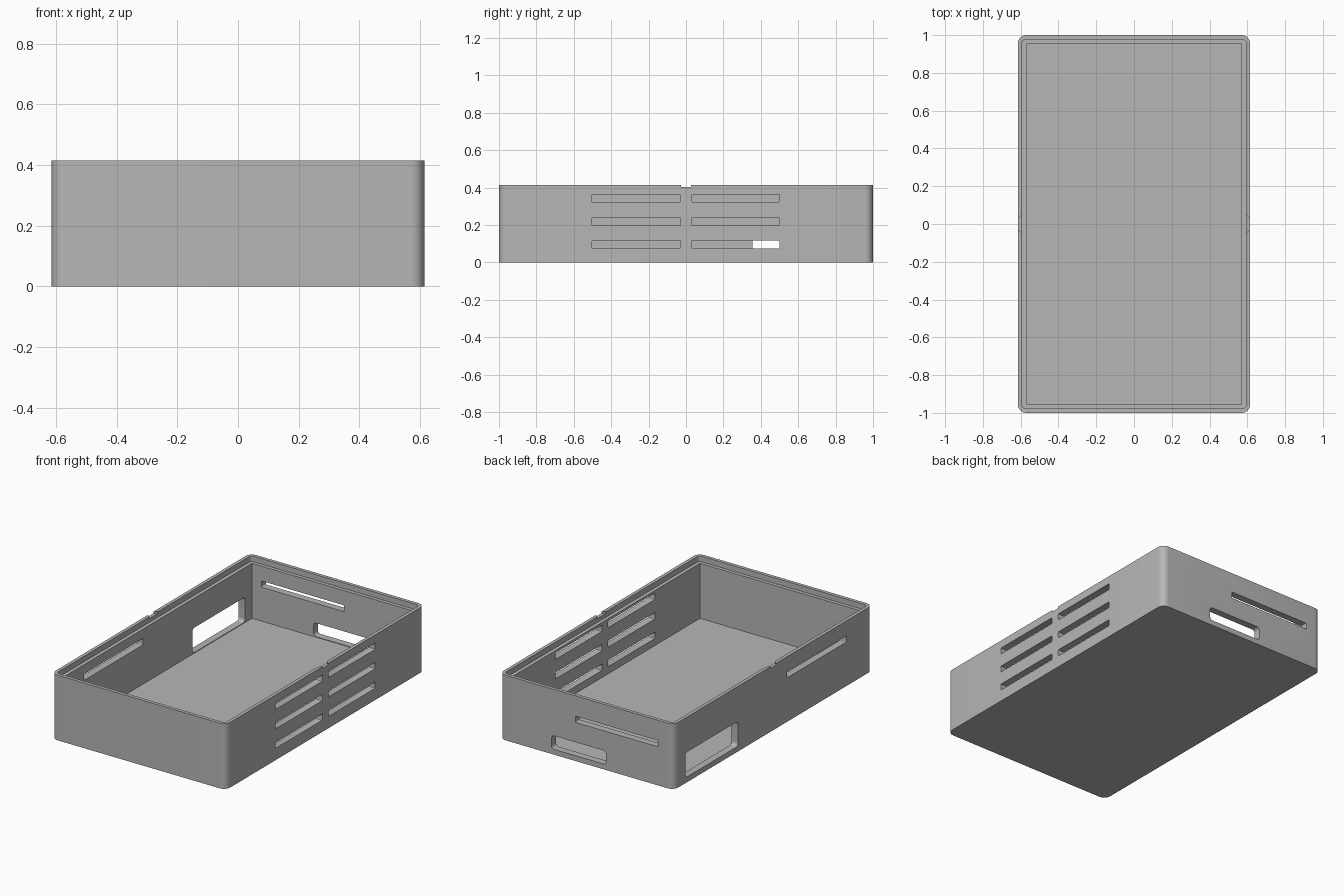
import bpy, bmesh, math
from mathutils import Vector

cube = bpy.data.objects.get("Cube")
if cube:
    bpy.data.objects.remove(cube, do_unlink=True)

grey = bpy.data.materials.new("plain grey")
grey.use_nodes = True
colour = (0.47, 0.47, 0.47, 1)
grey.diffuse_color = colour
grey.node_tree.nodes["Principled BSDF"].inputs["Base Color"].default_value = colour

HALF_X, HALF_Y, HEIGHT = 0.615, 1.0, 0.415
FLOOR, LEDGE = 0.03, 0.38
LIP, WALL = 0.022, 0.045


def rounded_rect(u0, u1, v0, v1, r, steps=8):
    """Counter-clockwise outline; square corners when r is zero."""
    if r == 0:
        return [(u1, v1), (u0, v1), (u0, v0), (u1, v0)]
    centres = [(u1 - r, v1 - r), (u0 + r, v1 - r), (u0 + r, v0 + r), (u1 - r, v0 + r)]
    points = []
    for i, (cu, cv) in enumerate(centres):
        for k in range(steps + 1):
            a = math.pi / 2 * (i + k / steps)
            points.append((cu + r * math.cos(a), cv + r * math.sin(a)))
    return points


def prism(name, outline, axis, start, end):
    """Extrude an outline along x, y or z."""
    place = {"x": lambda u, v, w: (w, u, v),
             "y": lambda u, v, w: (u, w, v),
             "z": lambda u, v, w: (u, v, w)}[axis]
    bm = bmesh.new()
    base = bm.faces.new([bm.verts.new(place(u, v, start)) for u, v in outline])
    grown = bmesh.ops.extrude_face_region(bm, geom=[base])["geom"]
    moved = [g for g in grown if isinstance(g, bmesh.types.BMVert)]
    bmesh.ops.translate(bm, verts=moved, vec=Vector(place(0, 0, end - start)))
    bmesh.ops.recalc_face_normals(bm, faces=bm.faces)
    mesh = bpy.data.meshes.new(name)
    bm.to_mesh(mesh)
    bm.free()
    obj = bpy.data.objects.new(name, mesh)
    bpy.context.collection.objects.link(obj)
    return obj


def inset_rect(d, r):
    return rounded_rect(d - HALF_X, HALF_X - d, d - HALF_Y, HALF_Y - d, r)


# Outer body with rounded upright corners
tray = prism("open_case", inset_rect(0, 0.045), "z", 0, HEIGHT)
tray.data.materials.append(grey)

# Hollow interior and the stepped lid seat
cutters = [prism("cavity_cutter", inset_rect(WALL, 0), "z", FLOOR, 0.6),
           prism("lid_seat_cutter", inset_rect(LIP, 0.022), "z", LEDGE, 0.6)]

# Six cooling vents on the +x wall
for z in (0.075, 0.199, 0.323):
    for y0, y1 in ((-0.503, -0.03), (0.03, 0.5)):
        cutters.append(prism("vent_cutter", rounded_rect(y0, y1, z, z + 0.041, 0.005, 3),
                             "x", 0.5, 0.7))

# Port and slot on the -x wall
for y0, y1, z0, z1, r in ((0.355, 0.885, 0.034, 0.192, 0.02),
                          (-0.735, -0.14, 0.28, 0.32, 0.005)):
    cutters.append(prism("side_port_cutter", rounded_rect(y0, y1, z0, z1, r), "x", -0.7, -0.5))

# Port and slot on the back wall
for x0, x1, z0, z1, r in ((-0.137, 0.247, 0.034, 0.12, 0.02),
                          (-0.504, 0.078, 0.246, 0.286, 0.005)):
    cutters.append(prism("back_port_cutter", rounded_rect(x0, x1, z0, z1, r), "y", 0.9, 1.1))

# Small tapered catch notches in the middle of both long rims
for s in (-1, 1):
    outline = [(s * 0.585, -0.055), (s * 0.62, -0.022), (s * 0.62, 0.022), (s * 0.585, 0.055)]
    cutters.append(prism("notch_cutter", outline, "z", 0.404, 0.6))

for cutter in cutters:
    cutter.hide_render = True
    mod = tray.modifiers.new(cutter.name, "BOOLEAN")
    mod.operation = "DIFFERENCE"
    mod.solver = "EXACT"
    mod.object = cutter

# Bake the cuts and discard the cutters
bpy.context.view_layer.update()
graph = bpy.context.evaluated_depsgraph_get()
result = bpy.data.meshes.new_from_object(tray.evaluated_get(graph))
tray.modifiers.clear()
tray.data = result
result.name = "open_case"
result.materials.clear()
result.materials.append(grey)
for poly in result.polygons:
    poly.material_index = 0
for cutter in cutters:
    bpy.data.objects.remove(cutter, do_unlink=True)

# Smooth only the rounded corners
bpy.ops.object.select_all(action="DESELECT")
tray.select_set(True)
bpy.context.view_layer.objects.active = tray
bpy.ops.object.shade_smooth_by_angle(angle=math.radians(30))
